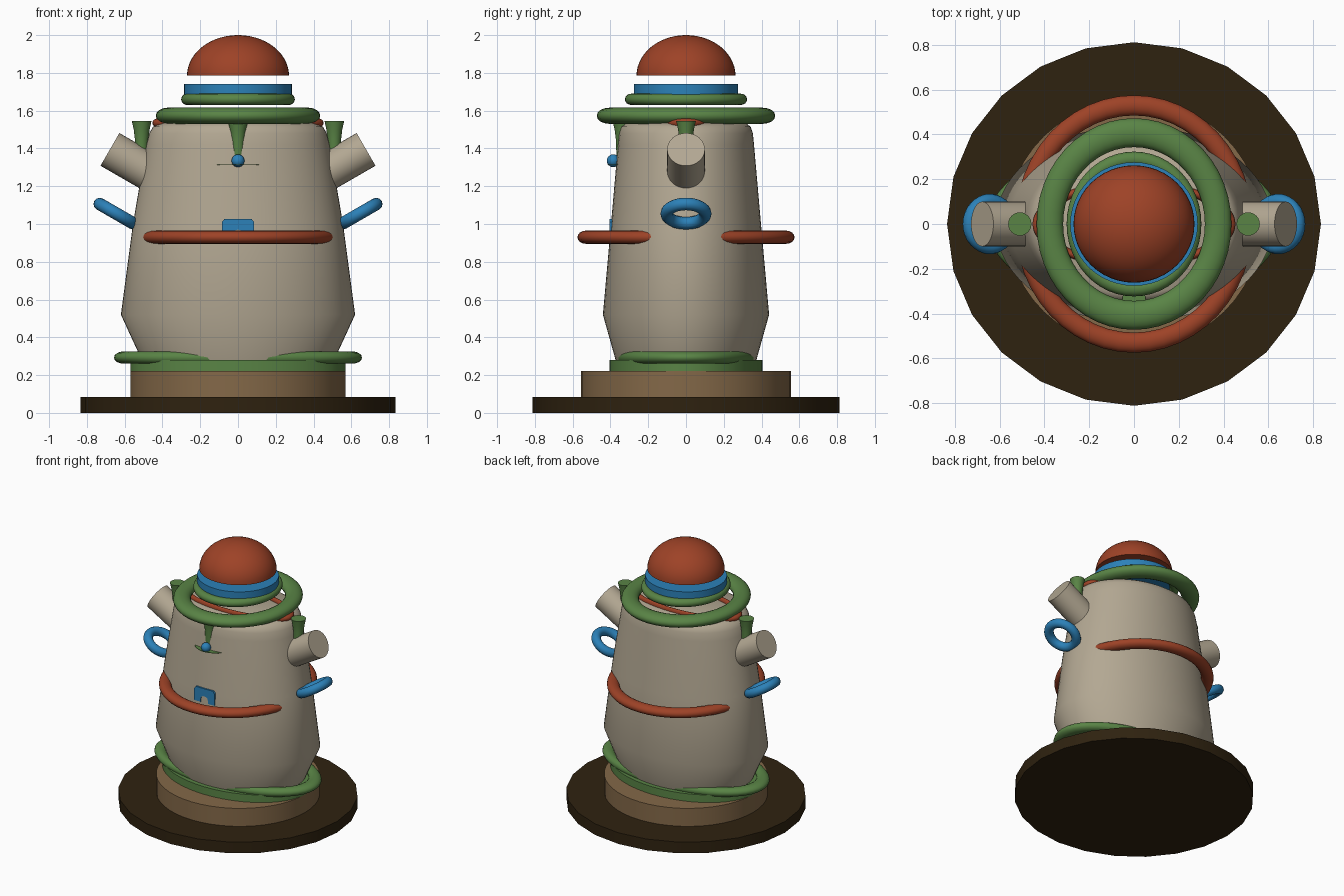
import bpy, bmesh
from math import pi, sin, cos, radians

old = bpy.data.objects.get("Cube")
if old:
    bpy.data.objects.remove(old, do_unlink=True)


def material(name, rgb):
    m = bpy.data.materials.new(name)
    m.use_nodes = True
    m.diffuse_color = (*rgb, 1)
    m.node_tree.nodes["Principled BSDF"].inputs["Base Color"].default_value = (*rgb, 1)
    return m


BEIGE = material("warm_beige", (0.45, 0.39, 0.29))
RED = material("brick_red", (0.34, 0.055, 0.02))
GREEN = material("leaf_green", (0.10, 0.23, 0.06))
BLUE = material("bright_blue", (0.025, 0.22, 0.48))
BROWN = material("wood_brown", (0.23, 0.14, 0.065))
DARK = material("dark_brown", (0.028, 0.016, 0.005))


def finish(obj, name, mat, angle=35):
    obj.name = name
    obj.data.materials.clear()
    obj.data.materials.append(mat)
    bpy.ops.object.select_all(action="DESELECT")
    obj.select_set(True)
    bpy.context.view_layer.objects.active = obj
    bpy.ops.object.shade_smooth_by_angle(angle=radians(angle))
    return obj


def mesh_object(bm, name, mat, loc=(0, 0, 0), angle=35):
    bmesh.ops.recalc_face_normals(bm, faces=bm.faces)
    me = bpy.data.meshes.new(name)
    bm.to_mesh(me)
    bm.free()
    obj = bpy.data.objects.new(name, me)
    obj.location = loc
    bpy.context.collection.objects.link(obj)
    return finish(obj, name, mat, angle)


def loft(name, mat, sections, n=48, loc=(0, 0, 0), angle=35):
    """Stack of elliptical sections (z, x radius, y radius), capped at both ends."""
    bm = bmesh.new()
    rings = [[bm.verts.new((rx * cos(2 * pi * i / n), ry * sin(2 * pi * i / n), z))
              for i in range(n)] for z, rx, ry in sections]
    for a, b in zip(rings, rings[1:]):
        for i in range(n):
            j = (i + 1) % n
            bm.faces.new((a[i], a[j], b[j], b[i]))
    bm.faces.new(rings[0][::-1])
    bm.faces.new(rings[-1])
    return mesh_object(bm, name, mat, loc, angle)


def ring(name, mat, z, ax, ay, t, height):
    """Oval tube: centre-line radii ax, ay, relative thickness t."""
    bpy.ops.mesh.primitive_torus_add(major_radius=1, minor_radius=t,
                                     major_segments=48, minor_segments=16,
                                     location=(0, 0, z))
    obj = bpy.context.object
    obj.scale = (ax, ay, height / (2 * t))
    return finish(obj, name, mat, 60)


# Stand
loft("base_disc", DARK, [(0, 0.835, 0.812), (0.085, 0.835, 0.812)], n=24)
loft("drum", BROWN, [(0.085, 0.57, 0.555), (0.222, 0.57, 0.555)])
loft("foot_plate", GREEN, [(0.222, 0.57, 0.405), (0.28, 0.57, 0.405)])
ring("foot_ring", GREEN, 0.293, 0.605, 0.34, 0.085, 0.065)

# Tapered oval body with a rounded shoulder
loft("body", BEIGE, [(0.27, 0.505, 0.37), (0.52, 0.62, 0.44), (1.0, 0.556, 0.397),
                     (1.42, 0.485, 0.36), (1.48, 0.47, 0.354), (1.515, 0.45, 0.342),
                     (1.535, 0.41, 0.315)], n=64, angle=40)

# Rings around the body
ring("belt", RED, 0.93, 0.49, 0.53, 0.085, 0.07)
ring("inner_neck_ring", RED, 1.535, 0.42, 0.18, 0.08, 0.05)
ring("collar", GREEN, 1.573, 0.376, 0.408, 0.158, 0.085)

# Cap
ring("cap_ring", GREEN, 1.66, 0.27, 0.29, 0.115, 0.06)
loft("cap_band", BLUE, [(1.685, 0.285, 0.276), (1.74, 0.285, 0.276)])
dome = [(1.785 + 0.215 * sin(a), 0.27 * cos(a), 0.262 * cos(a))
        for a in (pi / 2 * k / 14 for k in range(14))]
loft("dome", RED, dome + [(2.0, 0.004, 0.004)])

# Side arms, hoops and pegs
PEG = [(1.33, 0.032, 0.032), (1.45, 0.036, 0.036), (1.5, 0.042, 0.042), (1.545, 0.052, 0.052)]
for side, s in (("left", 1), ("right", -1)):
    bpy.ops.mesh.primitive_cylinder_add(vertices=32, radius=0.1, depth=0.3,
                                        location=(s * 0.548, 0, 1.32),
                                        rotation=(0, s * radians(60), 0))
    finish(bpy.context.object, side + "_arm", BEIGE)
    bpy.ops.mesh.primitive_torus_add(major_radius=0.102, minor_radius=0.033,
                                     major_segments=32, minor_segments=12,
                                     location=(s * 0.644, 0, 1.055),
                                     rotation=(0, -s * radians(30), 0))
    finish(bpy.context.object, side + "_hoop", BLUE, 60)
    loft(side + "_peg", GREEN, PEG, n=24, loc=(s * 0.51, 0, 0))

# Front peg with ball and thin shelf
loft("front_peg", GREEN, PEG, n=24, loc=(0, -0.335, -0.005))
bpy.ops.mesh.primitive_uv_sphere_add(segments=24, ring_count=12, radius=0.034,
                                     location=(0, -0.385, 1.335))
finish(bpy.context.object, "front_ball", BLUE, 60)
loft("front_shelf", GREEN, [(1.312, 0.14, 0.14), (1.315, 0.14, 0.14)], loc=(0, -0.275, 0))

# Arched front plate: half outline mirrored, extruded inward
half = [(0.03, 0.92), (0.085, 0.92), (0.085, 1.01), (0.072, 1.027)]
arch = [(0.03 * cos(a), 0.945 + 0.025 * sin(a)) for a in (pi * k / 6 for k in range(7))]
outline = half + [(-x, z) for x, z in reversed(half)] + arch[::-1]
bm = bmesh.new()
face = bm.faces.new([bm.verts.new((x, -0.406, z)) for x, z in outline])
out = bmesh.ops.extrude_face_region(bm, geom=[face])
moved = [v for v in out["geom"] if isinstance(v, bmesh.types.BMVert)]
bmesh.ops.translate(bm, verts=moved, vec=(0, 0.03, 0))
mesh_object(bm, "front_plate", BLUE)
